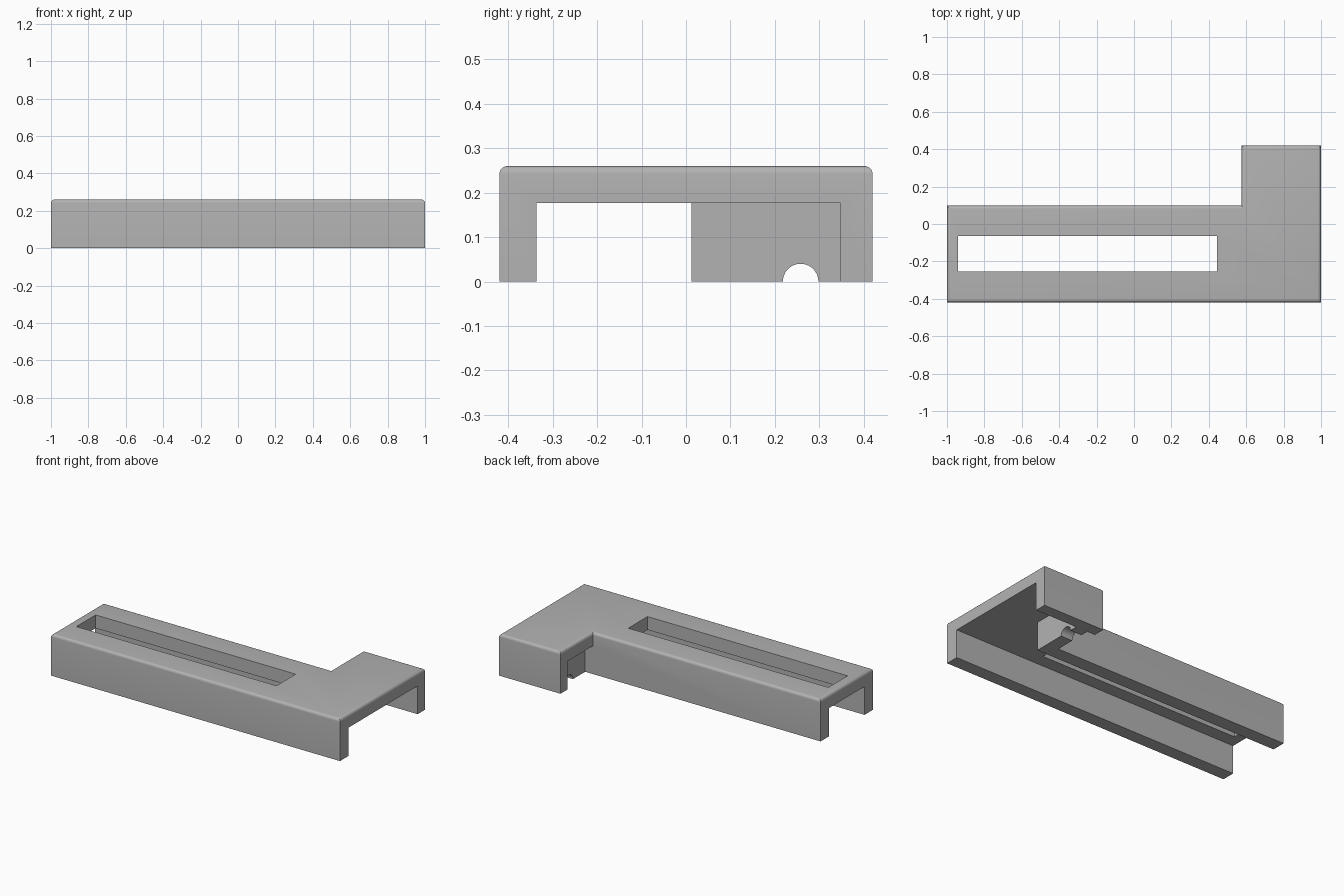
import bpy, bmesh, math
from mathutils import Matrix, Vector

if "Cube" in bpy.data.objects:
    bpy.data.objects.remove(bpy.data.objects["Cube"], do_unlink=True)

TOP, CEIL = 0.26, 0.177          # outer top and underside of the top plate
STEP_X, STEP_Y = 0.575, 0.098    # inner corner of the L outline

grey = bpy.data.materials.new("mid grey")
grey.use_nodes = True
colour = (0.45, 0.45, 0.45, 1)
grey.diffuse_color = colour
grey.node_tree.nodes["Principled BSDF"].inputs["Base Color"].default_value = colour


def add_object(name, bm):
    mesh = bpy.data.meshes.new(name)
    bmesh.ops.recalc_face_normals(bm, faces=bm.faces)
    bm.to_mesh(mesh)
    bm.free()
    mesh.materials.append(grey)
    obj = bpy.data.objects.new(name, mesh)
    bpy.context.collection.objects.link(obj)
    return obj


def box(name, low, high):
    low, high = Vector(low), Vector(high)
    bm = bmesh.new()
    bmesh.ops.create_cube(bm, size=1, matrix=Matrix.Translation((low + high) / 2)
                          @ Matrix.Diagonal((high - low).to_4d()))
    return add_object(name, bm)


# L-shaped cover with rounded outer top edges
bm = bmesh.new()
outline = [(-1, -0.42), (1, -0.42), (1, 0.42), (STEP_X, 0.42),
           (STEP_X, STEP_Y), (-1, STEP_Y)]
base = bm.faces.new([bm.verts.new((x, y, 0)) for x, y in outline])
raised = bmesh.ops.extrude_face_region(bm, geom=[base], use_keep_orig=True)["geom"]
for v in raised:
    if isinstance(v, bmesh.types.BMVert):
        v.co.z = TOP
bmesh.ops.recalc_face_normals(bm, faces=bm.faces)
rim = [e for e in bm.edges if all(v.co.z > TOP - 0.01 for v in e.verts)]
bmesh.ops.bevel(bm, geom=rim, offset=0.018, segments=5, profile=0.5, affect='EDGES')
cover = add_object("cover", bm)

# Cutters: long channel, wide end pocket, recess behind the cross wall, top slot
cutters = [
    box("channel_cutter", (-1.1, -0.337, -0.1), (1.1, 0.012, CEIL)),
    box("pocket_cutter", (0.71, -0.337, -0.1), (1.1, 0.348, CEIL)),
    box("recess_cutter", (0.55, STEP_Y, -0.1), (0.63, 0.348, CEIL)),
    box("slot_cutter", (-0.94, -0.255, 0.1), (0.445, -0.065, 0.4)),
]

# Half-round cable hole through the cross wall
bm = bmesh.new()
bmesh.ops.create_cone(bm, cap_ends=True, segments=40, radius1=0.04, radius2=0.04,
                      depth=0.2, matrix=Matrix.Translation((0.67, 0.258, 0))
                      @ Matrix.Rotation(math.pi / 2, 4, 'Y'))
cutters.append(add_object("cable_hole_cutter", bm))

bpy.context.view_layer.objects.active = cover
cover.select_set(True)
for cutter in cutters:
    cutter.hide_render = True
    cut = cover.modifiers.new(cutter.name, 'BOOLEAN')
    cut.operation, cut.solver, cut.object = 'DIFFERENCE', 'EXACT', cutter
    bpy.ops.object.modifier_apply(modifier=cut.name)
for cutter in cutters:
    bpy.data.objects.remove(cutter, do_unlink=True)

bpy.ops.object.select_all(action='DESELECT')
cover.select_set(True)
bpy.ops.object.shade_smooth_by_angle(angle=math.radians(30))
